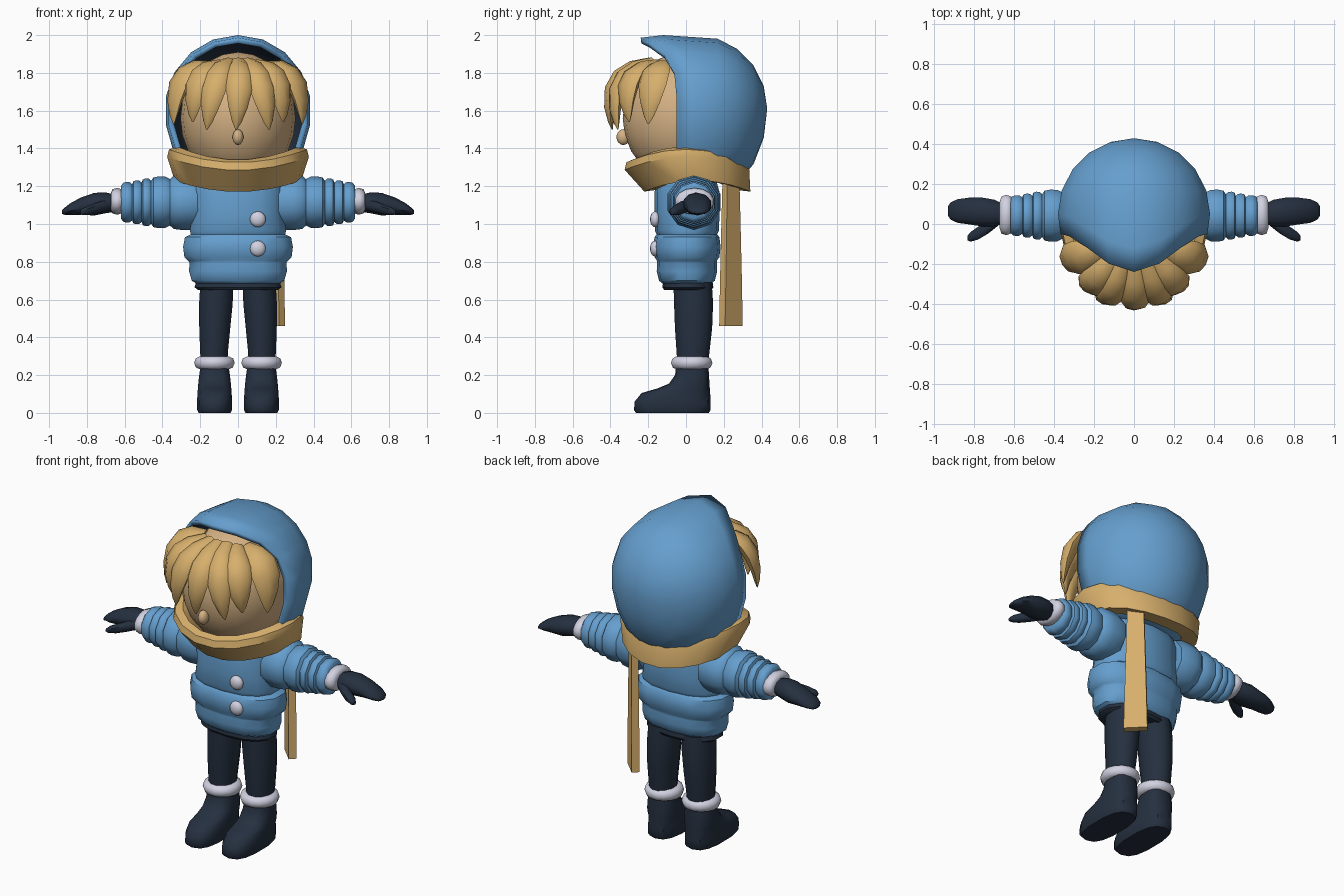
import bpy, bmesh, math
from mathutils import Vector

if "Cube" in bpy.data.objects:
    bpy.data.objects.remove(bpy.data.objects["Cube"])


def material(name, rgb):
    m = bpy.data.materials.new(name)
    m.diffuse_color = (*rgb, 1)
    m.use_nodes = True
    m.node_tree.nodes["Principled BSDF"].inputs["Base Color"].default_value = m.diffuse_color
    return m


BLUE = material("coat blue", (0.13, 0.345, 0.62))
NAVY = material("dark navy", (0.018, 0.029, 0.05))
GOLD = material("golden", (0.68, 0.43, 0.15))
SKIN = material("skin", (0.66, 0.44, 0.23))
WHITE = material("soft white", (0.64, 0.64, 0.76))


def loft(name, rings, mats, closed=False, caps=True, angle=40):
    """Skin a list of equal-length point rings."""
    bm = bmesh.new()
    vs = [[bm.verts.new(p) for p in r] for r in rings]
    n = len(vs[0])
    for i in range(len(vs) if closed else len(vs) - 1):
        a, b = vs[i], vs[(i + 1) % len(vs)]
        for j in range(n):
            k = (j + 1) % n
            bm.faces.new((a[j], a[k], b[k], b[j]))
    if caps and not closed:
        bm.faces.new(vs[0])
        bm.faces.new(vs[-1])
    bmesh.ops.remove_doubles(bm, verts=bm.verts, dist=0.0005)
    bmesh.ops.recalc_face_normals(bm, faces=bm.faces)
    me = bpy.data.meshes.new(name)
    bm.to_mesh(me)
    bm.free()
    ob = bpy.data.objects.new(name, me)
    bpy.context.collection.objects.link(ob)
    for m in mats:
        me.materials.append(m)
    smooth(ob, angle)
    return ob


def smooth(ob, angle):
    bpy.ops.object.select_all(action='DESELECT')
    ob.select_set(True)
    bpy.context.view_layer.objects.active = ob
    bpy.ops.object.shade_smooth_by_angle(angle=math.radians(angle))


def tube(name, axis, stations, mat, n=12, power=1.0, angle=40):
    """Stations: (position on axis, centre 1, centre 2, radius 1, radius 2)."""
    rings = []
    for t, c1, c2, r1, r2 in stations:
        ring = []
        for i in range(n):
            a = 2 * math.pi * (i + 0.5) / n
            c, s = math.cos(a), math.sin(a)
            u = c1 + r1 * math.copysign(abs(c) ** power, c)
            v = c2 + r2 * math.copysign(abs(s) ** power, s)
            ring.append((t, u, v) if axis == 'X' else (u, v, t))
        rings.append(ring)
    return loft(name, rings, [mat], angle=angle)


def ball(name, loc, scale, mat, seg=16):
    bpy.ops.mesh.primitive_uv_sphere_add(segments=seg, ring_count=seg // 2 + 2, location=loc)
    ob = bpy.context.object
    ob.name = name
    ob.scale = scale
    ob.data.materials.append(mat)
    smooth(ob, 60)


# head and nose
ball("head", (0, 0, 1.56), (0.305, 0.335, 0.35), SKIN, 20)
ball("nose", (0, -0.332, 1.46), (0.03, 0.036, 0.042), SKIN, 10)

# hood: rings from the peaked front edge to the back pole, dark lining inside
rings = []
for step in range(-1, 6):
    phi = math.radians(18 * max(step, 0))
    r = math.cos(phi) * (0.965 if step < 0 else 1)
    ring = []
    for i in range(18):
        a = 2 * math.pi * i / 18
        c = math.cos(a)
        peak = max(0, c) ** 4
        if step < 0:
            y = -0.05 - 0.19 * peak
        else:
            y = 0.05 + 0.38 * math.sin(phi) - (0.17 * peak if step == 0 else 0)
        z = 1.61 + r * (0.39 if c > 0 else 0.5) * c
        ring.append((0.387 * r * math.sin(a), y, max(z, 1.22)))
    rings.append(ring)
hood = loft("hood", rings, [BLUE, NAVY], caps=False)
mod = hood.modifiers.new("lining", 'SOLIDIFY')
mod.thickness = 0.03
mod.offset = -1
mod.material_offset = 1


# fringe: tapered flat locks hanging from the crown
def lock(name, root, ctrl, tip, width):
    p0, p1, p2 = Vector(root), Vector(ctrl), Vector(tip)
    rings = []
    for t, w in ((0, .55), (.2, .8), (.4, 1), (.6, 1), (.8, .72), (.93, .38), (1, .06)):
        p = p0 * (1 - t) ** 2 + p1 * 2 * t * (1 - t) + p2 * t * t
        d = ((p1 - p0) * (1 - t) + (p2 - p1) * t).normalized()
        out = p - Vector((0, 0, 1.6))
        out = (out - d * out.dot(d)).normalized()
        side = d.cross(out)
        rings.append([p + side * width * w * math.cos(a) + out * 0.04 * w * math.sin(a)
                      for a in [math.pi * k / 4 for k in range(8)]])
    loft(name, rings, [GOLD], angle=50)


lock("fringe_centre", (0, -.19, 1.86), (0.02, -.46, 1.82), (-.01, -.39, 1.50), .07)
for s, tag in ((-1, "left"), (1, "right")):
    lock("fringe_inner_" + tag, (s * .05, -.18, 1.86), (s * .13, -.43, 1.82),
         (s * .165, -.36, 1.50), .07)
    lock("fringe_middle_" + tag, (s * .10, -.16, 1.85), (s * .24, -.36, 1.83),
         (s * .24, -.30, 1.54), .075)
    lock("fringe_side_" + tag, (s * .14, -.12, 1.84), (s * .35, -.18, 1.86),
         (s * .34, -.20, 1.53), .085)

# scarf wrap: a six-sided section swept around the neck, higher at the sides
rings = []
for i in range(18):
    a = 2 * math.pi * i / 18
    c, s = math.cos(a), math.sin(a)
    lift = c * c
    top, bot = 1.325 + 0.07 * lift, 1.17 + 0.06 * lift
    section = ((.32, .28, 0.0, top + .015), (.365, .32, 0.0, top),
               (.375, .335, 0.005, top - .04), (.335, .285, 0.06, bot),
               (.25, .2, 0.05, bot + .01), (.26, .23, 0.02, top - .03))
    rings.append([(rx * c, cy + ry * s, z) for rx, ry, cy, z in section])
loft("scarf_wrap", rings, [GOLD], closed=True)

# scarf tail: slab hanging at the back, turned 45 degrees
rings = []
for z, w, t in ((1.25, .045, .018), (1.0, .052, .02), (.7, .06, .022), (.46, .066, .022)):
    ring = []
    for u, v in ((-w, -t), (w, -t), (w, t), (-w, t)):
        ring.append((.187 + (u + v) * .707, .238 + (v - u) * .707, z))
    rings.append(ring)
loft("scarf_tail", rings, [GOLD], angle=30)

# quilted jacket and dark hips
jacket = [(.685, .225, .13), (.70, .25, .148), (.75, .265, .16), (.795, .262, .158),
          (.805, .27, .158), (.825, .29, .172), (.88, .297, .178), (.93, .287, .172),
          (.945, .255, .16), (.965, .26, .17), (1.06, .245, .172), (1.17, .25, .172),
          (1.25, .23, .15), (1.29, .16, .11)]
tube("jacket", 'Z', [(z, 0, .005, rx, ry) for z, rx, ry in jacket], BLUE, 14, .85)
tube("hips", 'Z', [(.65, 0, .01, .215, .125), (.665, 0, .01, .235, .135),
                   (.70, 0, .01, .225, .13)], NAVY, 14, .85)
for k, z in enumerate((1.025, .87)):
    ball("button_%d" % (k + 1), (.105, -.163, z), (.042, .028, .042), WHITE, 12)

for s, tag in ((-1, "left"), (1, "right")):
    # puffy sleeve
    edges = (.2, .36, .46, .51, .56, .615)
    radii = (.147, .137, .126, .116, .107)
    st = []
    for a, b, r in zip(edges, edges[1:], radii):
        for f, k in ((0, .9), (.25, .99), (.6, 1), (.88, .96)):
            x = a + (b - a) * f
            st.append((s * x, .042, 1.115, r * k, r * k))
    st.append((s * .62, .042, 1.115, .09, .085))
    tube("sleeve_" + tag, 'X', st, BLUE, 10)

    # wrist cuff
    tube("wrist_cuff_" + tag, 'X', [(s * x, .045, 1.12, a, b) for x, a, b in
         ((.608, .075, .05), (.615, .095, .064), (.64, .104, .071),
          (.665, .095, .064), (.673, .07, .045))], WHITE, 14, angle=60)

    # mitten and thumb
    tube("mitten_" + tag, 'X', [(s * x, y, z, a, b) for x, y, z, a, b in
         ((.65, .05, 1.11, .05, .045), (.70, .055, 1.112, .07, .055),
          (.76, .06, 1.105, .076, .06), (.83, .065, 1.095, .07, .046),
          (.885, .065, 1.08, .062, .032), (.92, .065, 1.067, .045, .018),
          (.932, .065, 1.063, .025, .008))], NAVY, 10, angle=50)
    tube("thumb_" + tag, 'X', [(s * x, y, z, a, b) for x, y, z, a, b in
         ((.68, .02, 1.10, .03, .03), (.73, -.015, 1.09, .035, .032),
          (.78, -.045, 1.075, .035, .028), (.82, -.065, 1.065, .026, .02),
          (.835, -.07, 1.06, .012, .01))], NAVY, 8, angle=50)

    # leg, ankle cuff and boot
    tube("leg_" + tag, 'Z', [(z, s * x, y, a, b) for z, x, y, a, b in
         ((.22, .125, .035, .07, .08), (.32, .127, .037, .076, .09),
          (.45, .123, .04, .085, .102), (.58, .117, .04, .092, .107),
          (.69, .112, .035, .09, .105))], NAVY, 12)
    tube("ankle_cuff_" + tag, 'Z', [(z, s * .125, .03, a, b) for z, a, b in
         ((.232, .08, .085), (.24, .1, .102), (.265, .109, .112),
          (.288, .102, .104), (.298, .08, .085))], WHITE, 16, angle=60)
    tube("boot_" + tag, 'Z', [(z, s * .124, (y0 + y1) / 2, a, (y1 - y0) / 2)
         for z, y0, y1, a in
         ((0, -.265, .12, .086), (.015, -.275, .13, .094), (.06, -.272, .13, .095),
          (.105, -.235, .128, .092), (.13, -.15, .126, .09), (.155, -.09, .124, .088),
          (.20, -.058, .122, .083), (.25, -.052, .118, .075))], NAVY, 14, .75)
